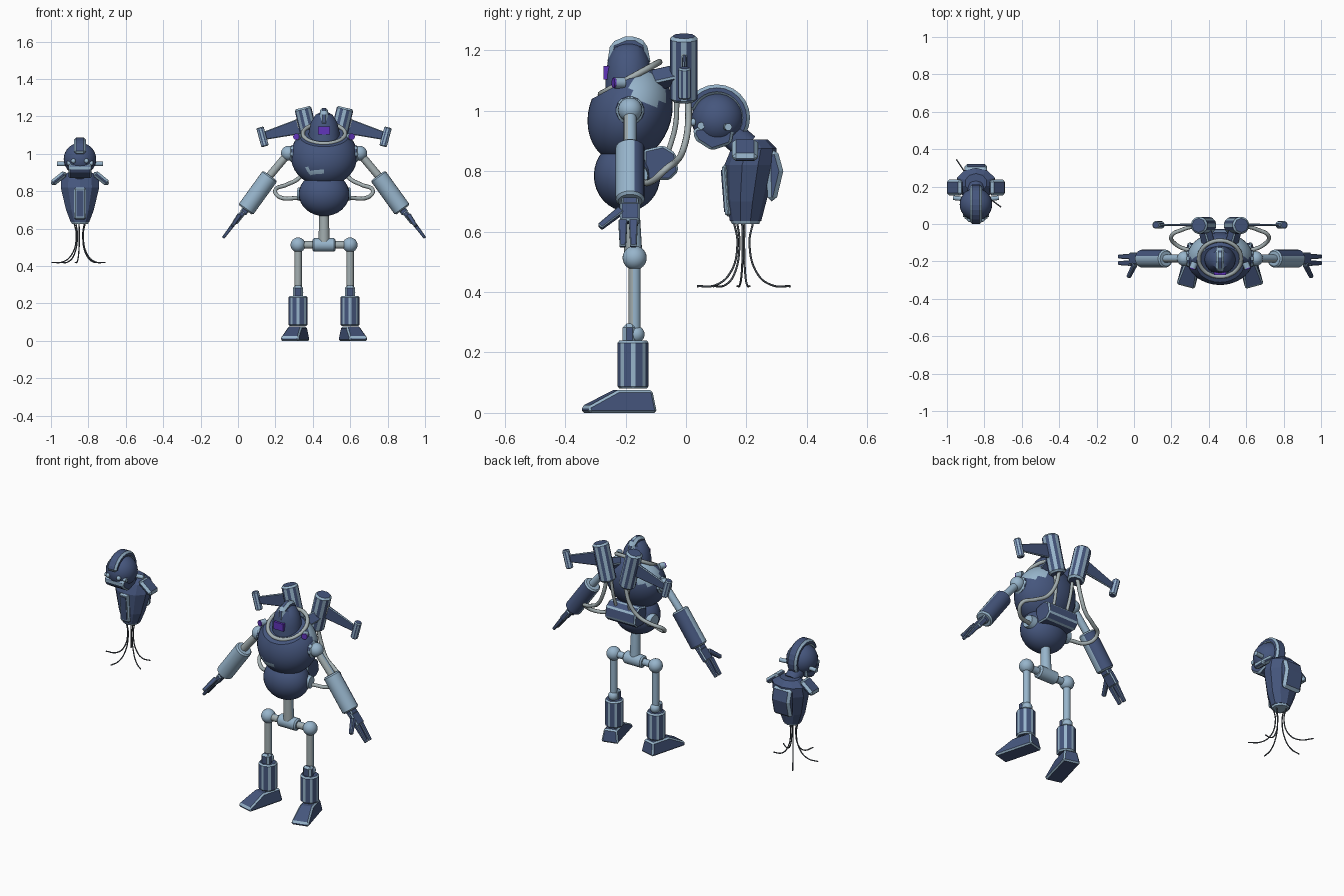
import bpy, bmesh, math
from mathutils import Vector, Matrix

if "Cube" in bpy.data.objects:
    bpy.data.objects.remove(bpy.data.objects["Cube"])

def material(name, c):
    m = bpy.data.materials.new(name)
    m.diffuse_color = (*c, 1)
    m.use_nodes = True
    m.node_tree.nodes["Principled BSDF"].inputs["Base Color"].default_value = m.diffuse_color
    return m

NAVY = material("navy armour", (0.06, 0.093, 0.205))
STEEL = material("pale steel blue", (0.31, 0.46, 0.60))
GREY = material("hose grey", (0.37, 0.43, 0.44))
GLOW = material("violet glow", (0.12, 0.035, 0.50))
DARK = material("dark cable", (0.08, 0.095, 0.115))

def finish(name, bm, mats, smooth=True, bevel=0):
    bmesh.ops.recalc_face_normals(bm, faces=bm.faces[:])
    me = bpy.data.meshes.new(name)
    bm.to_mesh(me)
    bm.free()
    ob = bpy.data.objects.new(name, me)
    bpy.context.collection.objects.link(ob)
    for m in mats:
        me.materials.append(m)
    if bevel:                       # worn pale edges come from the bevel faces
        b = ob.modifiers.new("edges", 'BEVEL')
        b.width, b.segments, b.material = bevel, 1, len(mats) - 1
        b.limit_method, b.angle_limit = 'ANGLE', math.radians(30)
    if smooth:
        bpy.ops.object.select_all(action='DESELECT')
        ob.select_set(True)
        bpy.context.view_layer.objects.active = ob
        bpy.ops.object.shade_smooth_by_angle(angle=math.radians(35))
    return ob

def cyl(name, a, b, r1, r2=None, mats=(STEEL,), n=20, bevel=0, rule=None):
    a, b = Vector(a), Vector(b)
    d = b - a
    M = Matrix.Translation((a + b) / 2) @ d.to_track_quat('Z', 'Y').to_matrix().to_4x4()
    bm = bmesh.new()
    bmesh.ops.create_cone(bm, cap_ends=True, segments=n, radius1=r1,
                          radius2=r1 if r2 is None else r2, depth=d.length, matrix=M)
    if rule:
        bm.normal_update()
        for f in bm.faces:
            f.material_index = int(rule(f.normal))
    return finish(name, bm, mats, n > 10, bevel)

def ball(name, c, r, mats=(STEEL,), tilt=0, rule=None, n=24, cut=None):
    r = r if isinstance(r, tuple) else (r, r, r)
    M = Matrix.Translation(c) @ Matrix.Rotation(tilt, 4, 'X') @ Matrix.Diagonal((*r, 1))
    bm = bmesh.new()
    bmesh.ops.create_uvsphere(bm, u_segments=n, v_segments=n // 2, radius=1, matrix=M)
    if cut:                         # open the top along a plane and cap it
        bmesh.ops.bisect_plane(bm, geom=bm.verts[:] + bm.edges[:] + bm.faces[:],
                               plane_co=cut[0], plane_no=cut[1], clear_outer=True)
        bmesh.ops.holes_fill(bm, edges=bm.edges[:], sides=0)
    if rule:
        for f in bm.faces:
            f.material_index = int(rule(f.calc_center_median()))
    return finish(name, bm, mats)

def bar(name, a, b, w, t, mats=(NAVY, STEEL), bevel=0.006, taper=1):
    """box from a to b; w is its width along y, t its thickness"""
    a, b = Vector(a), Vector(b)
    z = (b - a).normalized()
    x = Vector((0, 1, 0)).cross(z).normalized()
    y = z.cross(x)
    bm = bmesh.new()
    ends = [[bm.verts.new(p + x * i * t * k / 2 + y * j * w * k / 2)
             for i, j in ((-1, -1), (1, -1), (1, 1), (-1, 1))] for p, k in ((a, 1), (b, taper))]
    for e in ends:
        bm.faces.new(e)
    for i in range(4):
        k = (i + 1) % 4
        bm.faces.new((ends[0][i], ends[0][k], ends[1][k], ends[1][i]))
    return finish(name, bm, mats, False, bevel)

def prism(name, pts, x, w, mats=(NAVY, STEEL), bevel=0.006, shape=None):
    """side outline (y, z) extruded across x"""
    bm = bmesh.new()
    L = [[bm.verts.new((x + s * w / 2, y, z)) for y, z in pts] for s in (-1, 1)]
    for l in L:
        bm.faces.new(l)
    for i in range(len(pts)):
        k = (i + 1) % len(pts)
        bm.faces.new((L[0][i], L[0][k], L[1][k], L[1][i]))
    if shape:
        for v in bm.verts:
            shape(v.co)
    return finish(name, bm, mats, False, bevel)

def loft(name, rings, x, mats, n, smooth):
    """stacked ellipses: (z, half width, half depth, y centre)"""
    bm = bmesh.new()
    R = [[bm.verts.new((x + hx * math.cos(2 * math.pi * (i + .5) / n),
                        yc + hy * math.sin(2 * math.pi * (i + .5) / n), z)) for i in range(n)]
         for z, hx, hy, yc in rings]
    for a, b in zip(R, R[1:]):
        for i in range(n):
            k = (i + 1) % n
            bm.faces.new((a[i], a[k], b[k], b[i]))
    bm.faces.new(R[0])
    bm.faces.new(R[-1])
    return finish(name, bm, mats, smooth)

def hose(name, pts, r, mat, loop=False):
    cu = bpy.data.curves.new(name, 'CURVE')
    cu.dimensions, cu.bevel_depth, cu.bevel_resolution, cu.resolution_u = '3D', r, 2, 8
    cu.use_fill_caps = True
    sp = cu.splines.new('BEZIER')
    sp.bezier_points.add(len(pts) - 1)
    sp.use_cyclic_u = loop
    for p, c in zip(sp.bezier_points, pts):
        p.co = c
        p.handle_left_type = p.handle_right_type = 'AUTO'
    cu.materials.append(mat)
    ob = bpy.data.objects.new(name, cu)
    bpy.context.collection.objects.link(ob)
    bpy.ops.object.select_all(action='DESELECT')
    ob.select_set(True)
    bpy.context.view_layer.objects.active = ob
    bpy.ops.object.convert(target='MESH')

# ---------- walking robot: torso, collar, head ----------
CX, CY = 0.46, -0.185
ax = Vector((0, -0.48, 0.877))
side_ax = Vector((0, 0.877, 0.48))
rim = Vector((CX, CY, 1.108))
ball("torso", (CX, CY, 0.99), (0.178, 0.136, 0.168), (NAVY, STEEL), math.radians(-22),
     lambda c: (c.z > 1.02 and c.y > -0.18 and abs(c.x - CX) > 0.085)
     or (c.y < -.25 and .895 < c.z < .92 and -.09 < c.x - CX < 0), 40, (rim, ax))
hose("collar_rim", [rim + Vector((.113 * math.cos(t), 0, 0)) + side_ax * .11 * math.sin(t)
                    for t in (i * math.pi / 6 for i in range(12))], .011, GREY, True)
ball("belly", (CX, CY - 0.01, 0.785), (0.135, 0.11, 0.118), (NAVY,), n=32)
loft("head", [(1.03, .085, .078, -.19), (1.12, .082, .076, -.19), (1.17, .07, .068, -.19),
              (1.21, .045, .052, -.19), (1.225, .015, .02, -.19)], CX, (NAVY,), 28, True)
prism("head_crest", [(-.262, 1.15), (-.25, 1.225), (-.20, 1.246), (-.165, 1.246), (-.13, 1.225),
                     (-.115, 1.15)], CX, 0.045, bevel=0.014)
bar("eye", (CX, -.264, 1.103), (CX, -.264, 1.147), .019, .064, (GLOW,), 0)
prism("backpack", [(-.14, .77), (-.055, .77), (-.025, .80), (-.035, .86), (-.075, .885), (-.14, .87)],
      CX, 0.2, bevel=0.007)

# ---------- waist and pelvis ----------
def front(n):
    return n.y < -0.2
LIMB = (STEEL, GREY)
cyl("waist_post", (CX, CY + .005, .70), (CX, CY + .01, .53), 0.025, 0.03, LIMB, rule=front)
cyl("pelvis", (CX - .062, -.172, .513), (CX + .062, -.172, .513), 0.036, bevel=0.008)
cyl("hip_axle", (CX - .14, -.172, .513), (CX + .14, -.172, .513), 0.02, mats=LIMB, rule=front)

for s, side in ((-1, "right"), (1, "left")):
    def P(d, y, z):
        return (CX + s * d, y, z)
    # arm
    cyl(side + "_shoulder_socket", P(.12, CY, 1.0), P(.183, CY, 1.0), .062, .046, (NAVY, STEEL), 8, .009)
    ball(side + "_shoulder", P(.19, CY, 1.003), 0.04)
    cyl(side + "_upper_arm", P(.19, CY, 1.003), P(.31, CY, .86), 0.021, mats=LIMB, rule=front)
    cyl(side + "_forearm", P(.288, CY, .883), P(.42, CY, .70), 0.048, mats=(NAVY, STEEL), bevel=.008,
        rule=lambda n: n.y < 0.3)
    bar(side + "_wrist", P(.41, CY, .715), P(.435, CY, .68), .055, .04)
    bar(side + "_palm", P(.43, CY, .69), P(.478, CY, .63), .066, .03)
    for y in (-.209, -.174):
        bar(side + "_finger", P(.476, y, .635), P(.54, y, .55), .03, .022, bevel=.003, taper=.7)
    bar(side + "_thumb", P(.455, -.215, .67), P(.49, -.285, .615), .026, .024, bevel=.003, taper=.8)
    # chest lamp
    cyl(side + "_lamp", P(.135, -.205, 1.092), P(.147, -.236, 1.092), .018)
    cyl(side + "_lamp_lens", P(.147, -.235, 1.092), P(.149, -.241, 1.092), .017, mats=(GLOW,))
    # leg
    lx = .139
    ball(side + "_hip", P(lx, -.17, .513), 0.04)
    cyl(side + "_leg", P(lx, -.17, .50), P(lx, -.17, .22), 0.02, mats=LIMB, rule=front)
    bar(side + "_ankle_guard", P(lx, -.187, .295), P(lx, -.187, .20), .045, .055, bevel=.012)
    ball(side + "_ankle_joint", P(lx, -.165, .26), .028)
    cyl(side + "_shin", P(lx, -.175, .08), P(lx, -.175, .24), .054, mats=(NAVY, STEEL), n=8, bevel=.008)

    def turn(co):
        if co.z > .05:
            co.x = CX + s * lx + (co.x - CX - s * lx) * .75
        pivot = Vector((CX + s * lx, -.165, 0))
        co[:] = pivot + Matrix.Rotation(s * math.radians(15), 3, 'Z') @ (co - pivot)
    prism(side + "_foot", [(-.34, 0), (-.105, 0), (-.118, .076), (-.235, .076), (-.34, .022)],
          CX + s * lx, .1, bevel=.008, shape=turn)
    # jet pod with outrigger
    top, low = Vector(P(.114, -.007, 1.247)), Vector(P(.062, -.007, 1.032))
    cyl(side + "_jet_pod", low, top, .049, mats=(NAVY, STEEL), n=8, bevel=.010)
    bar(side + "_jet_slot", low.lerp(top, .5) + Vector((s * .045, 0, 0)),
        low.lerp(top, .72) + Vector((s * .045, 0, 0)), .015, .012, (GREY,), 0)
    bar(side + "_jet_mount", P(.06, -.11, 1.10), P(.085, -.02, 1.12), .05, .06)
    bar(side + "_strut", P(.12, -.005, 1.15), P(.325, -.005, 1.095), .016, .085, taper=.5, bevel=.004)
    cyl(side + "_strut_pod", P(.315, -.005, 1.04), P(.343, -.005, 1.142), .022,
        mats=(NAVY, STEEL), n=8, bevel=.005)
    # hoses and their waist sockets
    cyl(side + "_hose_socket", P(.10, -.165, .785), P(.14, -.16, .785), .042, .034)
    hose(side + "_long_hose", [P(.062, .008, 1.04), P(.09, .006, .94), P(.135, -.01, .87), P(.2, -.03, .835),
                               P(.26, -.065, .808), P(.235, -.11, .768), P(.13, -.15, .765)], .011, GREY)
    hose(side + "_short_hose", [P(.06, -.03, 1.04), P(.05, -.035, .95), P(.045, -.06, .86)], .009, GREY)

# ---------- floating drone ----------
DX = -0.845
loft("drone_body", [(.635, .052, .052, .197), (.70, .078, .066, .20), (.82, .108, .085, .212),
                    (.875, .105, .075, .225), (.905, .06, .05, .22)], DX, (NAVY,), 10, False)
cyl("drone_base", (DX, .197, .625), (DX, .197, .645), .045, .054, (STEEL,), 10)
bar("drone_chest_frame", (DX, .14, .65), (DX, .128, .82), .02, .062, (STEEL,), .008)
bar("drone_chest_plate", (DX, .138, .665), (DX, .127, .805), .024, .036, (NAVY,), 0)
prism("drone_backpack", [(.27, .70), (.298, .70), (.322, .80), (.302, .872), (.265, .865)], DX, .12, bevel=.014)
cyl("drone_neck", (DX, .20, .88), (DX, .13, .94), .045, mats=(NAVY,))
ball("drone_head", (DX, .105, .972), .087, (NAVY,), n=28)
arc = [(r, t) for r, ts in ((.11, range(165, -46, -15)), (.075, range(-45, 166, 15))) for t in ts]
prism("drone_crest", [(.102 + r * math.cos(math.radians(t)), .977 + r * math.sin(math.radians(t)))
                      for r, t in arc], DX, .062, bevel=.011)
prism("drone_jaw", [(.022, .925), (.035, .90), (.085, .868), (.15, .89), (.16, .945), (.03, .945)],
      DX, .125, bevel=.009)
cyl("drone_brow", (DX - .07, .05, .95), (DX + .07, .05, .95), .012)
for s in (-1, 1):
    ball("drone_eye", (DX + s * .035, .024, .962), .013, n=12)
    cyl("drone_ear", (DX + s * .075, .135, .946), (DX + s * .122, .14, .946), .012)
    bar("drone_shoulder_pad", (DX + s * .075, .195, .90), (DX + s * .152, .195, .838), .085, .034, bevel=.013)
for ex, ey in ((-.71, .09), (-.95, .345), (-.996, .17), (-.87, .037), (-.73, .21)):
    q = [(DX + (ex - DX) * k, .19 + (ey - .19) * k, z)
         for k, z in ((.22, .64), (.13, .56), (.3, .46), (.6, .423), (1, .419))]
    hose("drone_tentacle", q, .0034, DARK)
